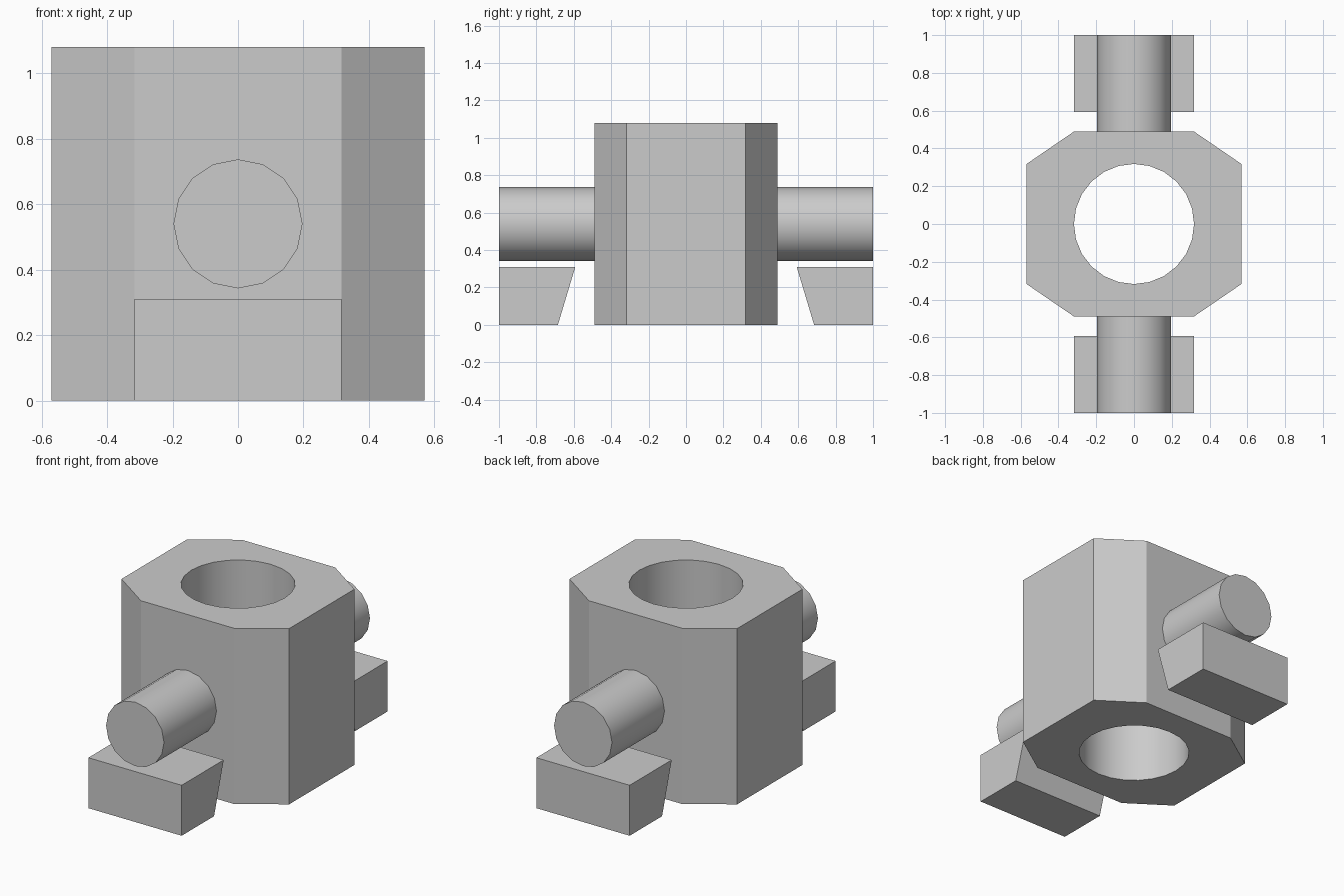
import bpy, bmesh
from math import cos, sin, tau, radians
from mathutils import Vector

if "Cube" in bpy.data.objects:
    bpy.data.objects.remove(bpy.data.objects["Cube"])

grey = bpy.data.materials.new("plain grey")
grey.use_nodes = True
grey.diffuse_color = (0.6, 0.6, 0.6, 1)
grey.node_tree.nodes["Principled BSDF"].inputs["Base Color"].default_value = (0.6, 0.6, 0.6, 1)


def circle(radius, sides):
    return [(radius * cos(tau * i / sides), radius * sin(tau * i / sides)) for i in range(sides)]


def extrude(name, loops, place, depth):
    """Fill flat outlines (inner ones become holes) and extrude them by depth."""
    bm = bmesh.new()
    for loop in loops:
        verts = [bm.verts.new(place(*p)) for p in loop]
        for a, b in zip(verts, verts[1:] + verts[:1]):
            bm.edges.new((a, b))
    bmesh.ops.triangle_fill(bm, edges=bm.edges[:], use_beauty=True)
    result = bmesh.ops.extrude_face_region(bm, geom=bm.faces[:], use_keep_orig=True)
    moved = [g for g in result["geom"] if isinstance(g, bmesh.types.BMVert)]
    bmesh.ops.translate(bm, verts=moved, vec=Vector(depth))
    # Merge the cap triangles back into clean flat faces
    bmesh.ops.dissolve_limit(bm, angle_limit=radians(1), verts=bm.verts[:], edges=bm.edges[:])
    bmesh.ops.recalc_face_normals(bm, faces=bm.faces[:])
    mesh = bpy.data.meshes.new(name)
    bm.to_mesh(mesh)
    bm.free()
    mesh.materials.append(grey)
    obj = bpy.data.objects.new(name, mesh)
    bpy.context.collection.objects.link(obj)
    bpy.ops.object.select_all(action="DESELECT")
    obj.select_set(True)
    bpy.context.view_layer.objects.active = obj
    bpy.ops.object.shade_smooth_by_angle(angle=radians(30))
    return obj


# Eight-sided body with a round vertical bore
corner = [(0.57, -0.317), (0.57, 0.317), (0.317, 0.49), (-0.317, 0.49)]
octagon = corner + [(-x, -y) for x, y in corner]
extrude("body", [octagon, circle(0.318, 24)], lambda x, y: (x, y, 0), (0, 0, 1.08))

# Round pin and undercut support block at the front and back
wedge = [(1, 0), (1, 0.31), (0.592, 0.31), (0.685, 0)]
for side, s in (("front", -1), ("back", 1)):
    extrude(side + "_pin", [circle(0.197, 16)],
            lambda x, z: (x, s * 0.485, 0.54 + z), (0, s * 0.515, 0))
    extrude(side + "_block", [wedge],
            lambda y, z: (-0.317, s * y, z), (0.634, 0, 0))
